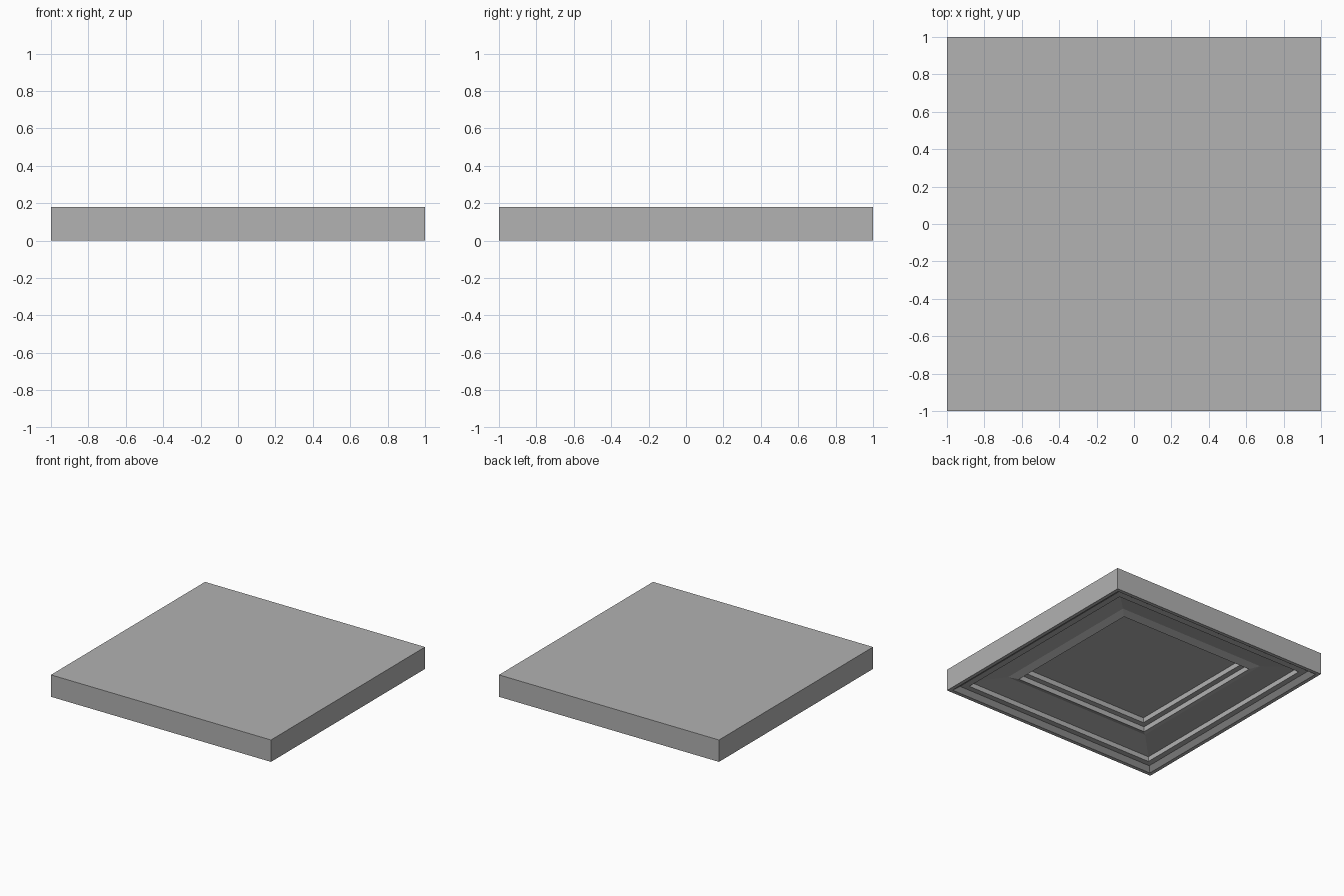
import bpy
import bmesh

cube = bpy.data.objects.get("Cube")
if cube:
    bpy.data.objects.remove(cube, do_unlink=True)

# One flat grey for the whole tile
grey = bpy.data.materials.new("plaster_grey")
grey.use_nodes = True
colour = (0.445, 0.445, 0.445, 1)
grey.diffuse_color = colour
grey.node_tree.nodes["Principled BSDF"].inputs["Base Color"].default_value = colour

# Moulding profile as (half width, height), from the top edge down and inward
profile = [
    (1.0, 0.18), (1.0, 0.0),                      # outer side
    (0.97, 0.0), (0.93, 0.03), (0.88, 0.027),     # rim, bevel and ledge
    (0.88, 0.067), (0.674, 0.092),                # step and sloped border
    (0.615, 0.07), (0.615, 0.112),                # raised bead
    (0.572, 0.114), (0.572, 0.155),               # inner step up to the centre
]


def square_loft(name, rings):
    """Join square rings into a closed solid, capped at both ends."""
    bm = bmesh.new()
    loops = [[bm.verts.new((sx * r, sy * r, z))
              for sx, sy in ((-1, -1), (1, -1), (1, 1), (-1, 1))]
             for r, z in rings]
    for a, b in zip(loops, loops[1:]):
        for i in range(4):
            j = (i + 1) % 4
            bm.faces.new((a[i], b[i], b[j], a[j]))
    bm.faces.new(loops[0])
    bm.faces.new(loops[-1][::-1])
    bmesh.ops.recalc_face_normals(bm, faces=bm.faces)
    mesh = bpy.data.meshes.new(name)
    bm.to_mesh(mesh)
    bm.free()
    mesh.materials.append(grey)
    obj = bpy.data.objects.new(name, mesh)
    bpy.context.collection.objects.link(obj)
    return obj


# Square slab with a stepped, coffered underside
square_loft("coffered_ceiling_tile", profile)
